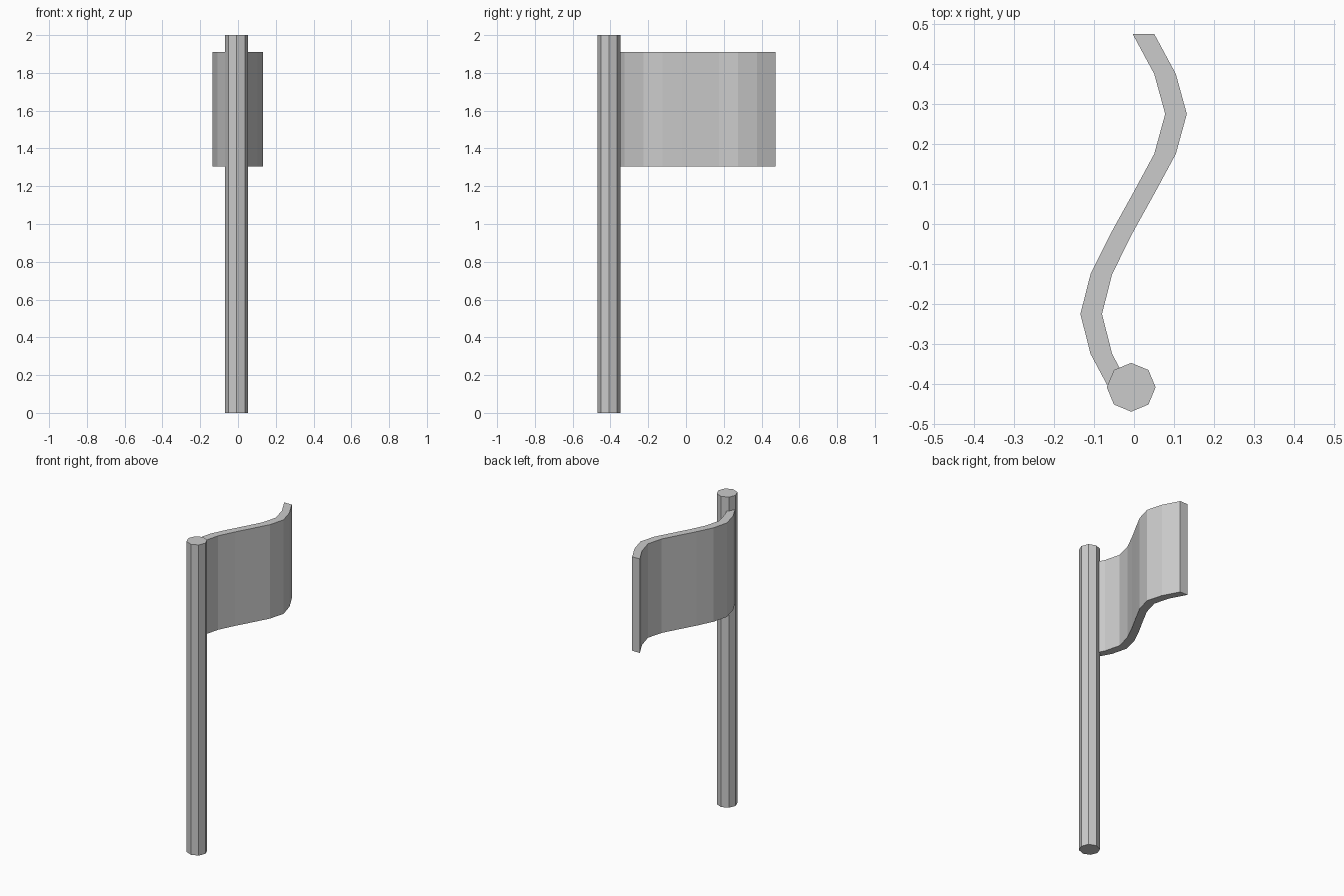
import bpy
import bmesh
import math

if "Cube" in bpy.data.objects:
    bpy.data.objects.remove(bpy.data.objects["Cube"])


def extrude_profile(name, points, z0, z1):
    """Closed flat-faced prism from a plan outline."""
    bm = bmesh.new()
    face = bm.faces.new([bm.verts.new((x, y, z0)) for x, y in points])
    result = bmesh.ops.extrude_face_region(bm, geom=[face], use_keep_orig=True)
    for v in result["geom"]:
        if isinstance(v, bmesh.types.BMVert):
            v.co.z = z1
    bmesh.ops.recalc_face_normals(bm, faces=bm.faces)
    mesh = bpy.data.meshes.new(name)
    bm.to_mesh(mesh)
    bm.free()
    obj = bpy.data.objects.new(name, mesh)
    bpy.context.collection.objects.link(obj)
    return obj


# Eight-sided pole
pole = [(-0.007 + 0.061 * math.cos(i * math.pi / 4),
         -0.408 + 0.061 * math.sin(i * math.pi / 4)) for i in range(8)]
extrude_profile("pole", pole, 0.0, 2.0)

# Waving flag: constant thickness in x along an S-shaped centre line
wave = [-0.028, -0.0815, -0.107, -0.0815, -0.032,
        0.0235, 0.0775, 0.105, 0.0775, 0.0235]
path = [(x, -0.425 + 0.1 * i) for i, x in enumerate(wave)]
half = 0.027
outline = [(x + half, y) for x, y in path] + [(x - half, y) for x, y in reversed(path)]
extrude_profile("flag", outline, 1.305, 1.91)
